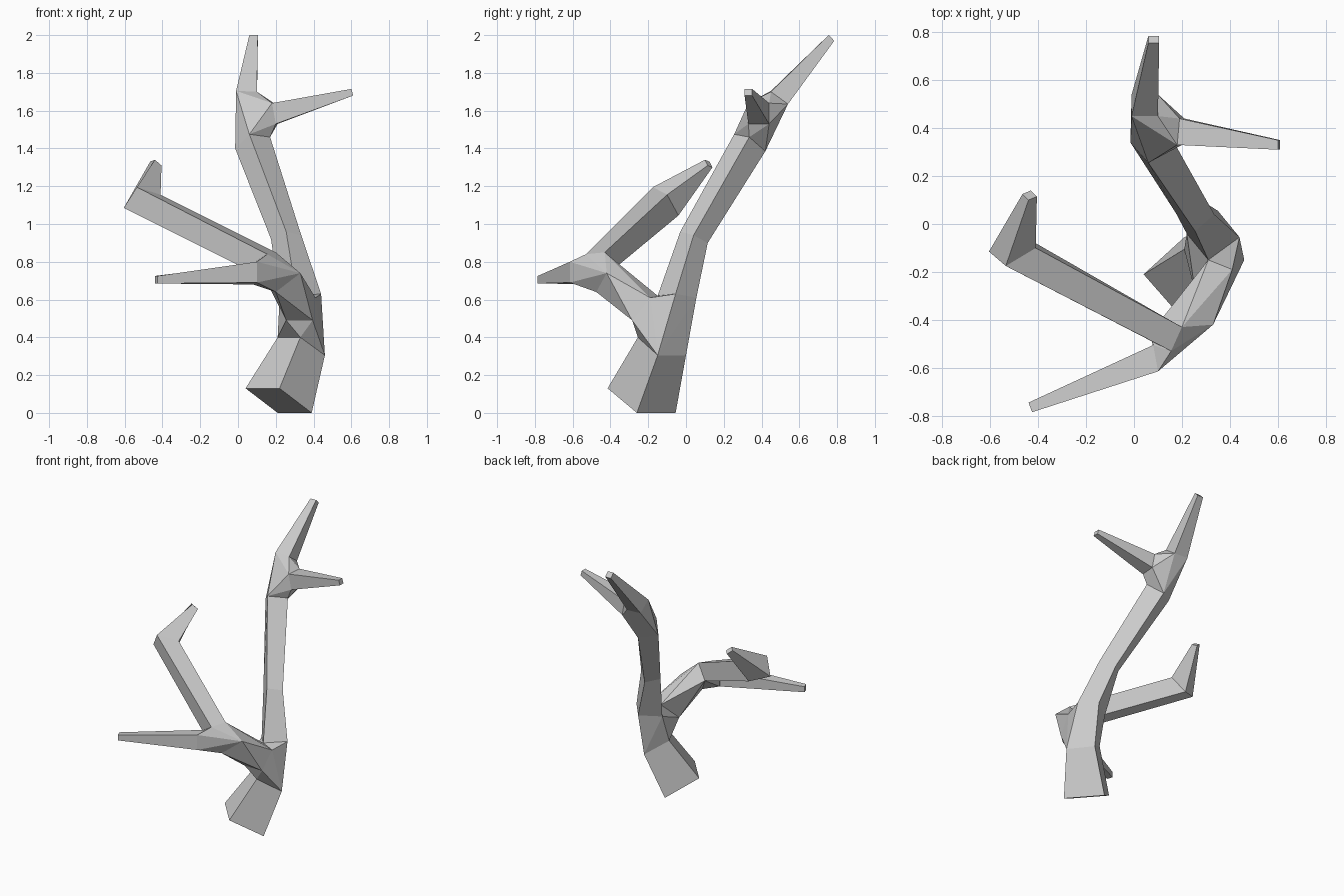
import bpy
import bmesh
from mathutils import Vector

default_cube = bpy.data.objects.get("Cube")
if default_cube:
    bpy.data.objects.remove(default_cube, do_unlink=True)

# Single plain grey material
grey = bpy.data.materials.new("plain_grey")
grey.use_nodes = True
colour = (0.6, 0.6, 0.6, 1.0)
grey.diffuse_color = colour
shader = grey.node_tree.nodes["Principled BSDF"]
shader.inputs["Base Color"].default_value = colour
shader.inputs["Roughness"].default_value = 0.8


def section(first, corner, last):
    """Four-sided cross-section: the fourth corner completes a parallelogram."""
    first, corner, last = Vector(first), Vector(corner), Vector(last)
    return [first, corner, last, first + last - corner]


def finish(name, mesh_builder):
    """Turn a bmesh into a flat-shaded grey object."""
    bmesh.ops.recalc_face_normals(mesh_builder, faces=mesh_builder.faces)
    mesh = bpy.data.meshes.new(name)
    mesh_builder.to_mesh(mesh)
    mesh_builder.free()
    mesh.materials.append(grey)
    part = bpy.data.objects.new(name, mesh)
    bpy.context.collection.objects.link(part)
    return part


def loft(name, sections, cap_start=False, cap_end=False):
    """Skin a chain of four-sided sections."""
    builder = bmesh.new()
    rings = [[builder.verts.new(point) for point in ring] for ring in sections]
    for lower, upper in zip(rings, rings[1:]):
        for i in range(len(lower)):
            j = (i + 1) % len(lower)
            builder.faces.new((lower[i], lower[j], upper[j], upper[i]))
    if cap_start:
        builder.faces.new(rings[0])
    if cap_end:
        builder.faces.new(rings[-1])
    return finish(name, builder)


def joint(name, *groups):
    """Faceted knuckle wrapped around the sections that meet at a fork."""
    builder = bmesh.new()
    for group in groups:
        for point in group:
            builder.verts.new(point)
    result = bmesh.ops.convex_hull(builder, input=builder.verts)
    spare = [v for v in builder.verts if not v.link_faces]
    bmesh.ops.delete(builder, geom=spare, context="VERTS")
    return finish(name, builder)


# Main stem cross-sections, from the cut base upwards
stem_base = section((.04, -.21, .13), (.22, -.415, .13), (.39, -.26, 0))
stem_low = section((.21, -.105, .4), (.33, -.255, .4), (.46, -.15, .305))
stem_fork = section((.22, -.04, .6), (.31, -.15, .62), (.44, -.055, .63))
stem_bend = section((.175, .045, .92), (.255, -.03, .96), (.335, .04, .94))
stem_top = section((-.015, .34, 1.4), (.06, .255, 1.475), (.17, .335, 1.46))

# Front branch: root on the stem, then the knuckle where it divides
branch_root = [(.255, -.285, .49), (.395, -.285, .49), (.41, -.19, .61), (.31, -.15, .62)]
branch_end = [(.2, -.475, .64), (.33, -.42, .74), (.2, -.43, .85), (.12, -.39, .755)]

# Long tine with a bent end
long_root = section((.155, -.53, .84), (.2, -.43, .85), (.12, -.39, .755))
long_elbow = section((-.535, -.175, 1.195), (-.41, -.1, 1.155), (-.48, -.04, 1.045))
long_tip = section((-.44, .1, 1.34), (-.405, .115, 1.31), (-.43, .14, 1.3))

# Short front tine
short_root = section((.08, -.505, .79), (.1, -.615, .8), (.1, -.615, .69))
short_tip = section((-.44, -.745, .725), (-.425, -.785, .725), (-.425, -.785, .685))

# Top tine and side tine
top_root = section((-.01, .45, 1.705), (.1, .45, 1.7), (.1, .54, 1.635))
top_tip = section((.06, .755, 2), (.105, .755, 2), (.105, .785, 1.97))
side_root = section((.18, .33, 1.64), (.19, .44, 1.64), (.21, .44, 1.53))
side_tip = section((.6, .31, 1.715), (.6, .35, 1.715), (.61, .35, 1.68))

# Build stem and forks
loft("stem_foot", [stem_base, stem_low], cap_start=True)
joint("lower_fork", stem_low, stem_fork, branch_root)
loft("stem", [stem_fork, stem_bend, stem_top])
joint("front_branch", branch_root, branch_end)
joint("front_fork", branch_end, long_root, short_root)
joint("upper_fork", stem_top, top_root, side_root)

# Build tines
loft("long_tine", [long_root, long_elbow, long_tip], cap_end=True)
loft("short_tine", [short_root, short_tip], cap_end=True)
loft("top_tine", [top_root, top_tip], cap_end=True)
loft("side_tine", [side_root, side_tip], cap_end=True)
